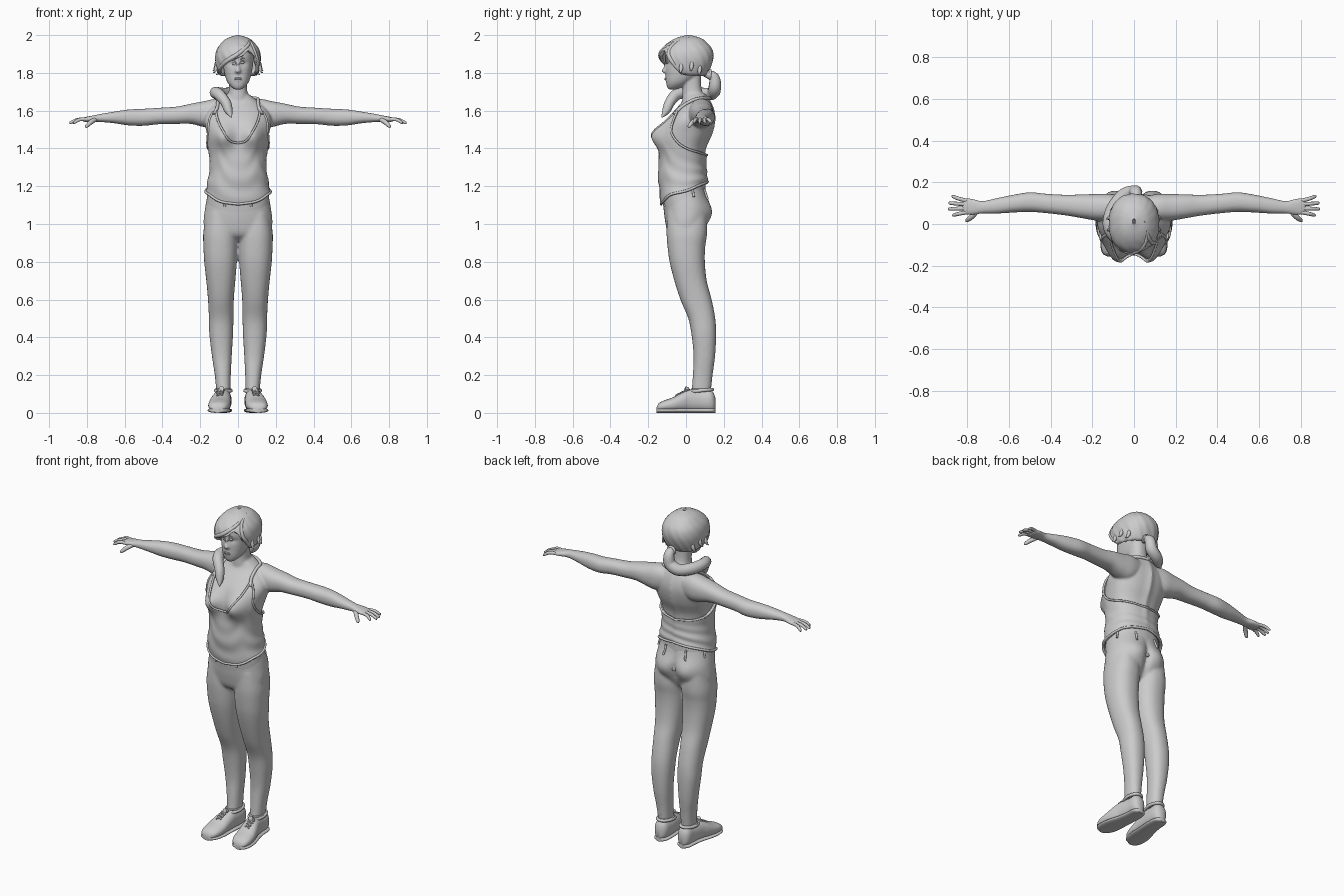
import bpy, bmesh
from math import sin, cos, pi, exp, copysign, radians
from mathutils import Vector

cube = bpy.data.objects.get("Cube")
if cube:
    bpy.data.objects.remove(cube)

grey = bpy.data.materials.new("plain_grey")
grey.use_nodes = True
tone = (.6, .6, .6, 1)
grey.diffuse_color = tone
grey.node_tree.nodes["Principled BSDF"].inputs["Base Color"].default_value = tone
made = []


def at(keys, t):
    """Smooth interpolation of a table whose first column is the parameter."""
    up = keys[-1][0] > keys[0][0]
    k = keys if up else keys[::-1]
    t = min(max(t, k[0][0]), k[-1][0])
    i = next(j for j in range(len(k) - 1) if t <= k[j + 1][0])
    a, b = k[i], k[i + 1]
    p, q = k[max(i - 1, 0)], k[min(i + 2, len(k) - 1)]
    h = b[0] - a[0]
    s = (t - a[0]) / h
    out = []
    for c in range(1, len(a)):
        m0 = (b[c] - p[c]) / (b[0] - p[0]) * h
        m1 = (q[c] - a[c]) / (q[0] - a[0]) * h
        d = b[c] - a[c]
        out.append(a[c] + s * (m0 + s * (3 * d - 2 * m0 - m1 + s * (m0 + m1 - 2 * d))))
    return out


def soft(v, e=.88):
    return copysign(abs(v) ** e, v)


def sym(keys):
    """Centred sections: height, half width, front, back."""
    return [(z, -w, w, f, b) for z, w, f, b in keys]


def surf(keys, a, t, axis="z", off=0, bumps=(), side=1):
    """Point on a lofted form; the angle a runs from the front."""
    u0, u1, v0, v1 = at(keys, t)
    u = (u0 + u1) / 2 + ((u1 - u0) / 2 + off) * soft(sin(a))
    v = (v0 + v1) / 2 - ((v1 - v0) / 2 + off) * soft(cos(a))
    for bx, bz, sx, sz, amp, face in bumps:
        if cos(a) * face > 0:
            v -= amp * exp(-((abs(u) - bx) / sx) ** 2 - ((t - bz) / sz) ** 2) * min(1, 2 * abs(cos(a)))
    p = {"z": (u, v, t), "x": (t, u, v), "y": (u, t, v)}[axis]
    return Vector((p[0] * side, p[1], p[2]))


def loft(keys, axis="z", n=32, steps=24, **kw):
    t0, t1 = keys[0][0], keys[-1][0]
    return [[surf(keys, 2 * pi * i / n, t0 + (t1 - t0) * j / steps, axis, **kw)
             for i in range(n)] for j in range(steps + 1)]


def finish(ob):
    ob.data.materials.append(grey)
    made.append(ob)
    return ob


def build(name, lofts, voxel=0, smooth=4, capped=True, thick=0):
    bm = bmesh.new()
    for rings in lofts:
        vs = [[bm.verts.new(p) for p in r] for r in rings]
        for r, s in zip(vs, vs[1:]):
            for i in range(len(r)):
                j = (i + 1) % len(r)
                bm.faces.new((r[i], r[j], s[j], s[i]))
        if capped:
            bm.faces.new(vs[0][::-1])
            bm.faces.new(vs[-1])
    bmesh.ops.recalc_face_normals(bm, faces=bm.faces)
    me = bpy.data.meshes.new(name)
    bm.to_mesh(me)
    bm.free()
    ob = bpy.data.objects.new(name, me)
    bpy.context.collection.objects.link(ob)
    if voxel:
        m = ob.modifiers.new("merge", "REMESH")
        m.mode, m.voxel_size, m.use_smooth_shade = "VOXEL", voxel, True
        m = ob.modifiers.new("soften", "SMOOTH")
        m.factor, m.iterations = .5, smooth
    if thick:
        m = ob.modifiers.new("thickness", "SOLIDIFY")
        m.thickness, m.offset = thick, -1
    return finish(ob)


def cord(name, points, r, radii=None, closed=False, per=6):
    """Round strand through points, with optional varying radius."""
    cu = bpy.data.curves.new(name, "CURVE")
    cu.dimensions, cu.bevel_depth, cu.bevel_resolution, cu.use_fill_caps = "3D", r, 3, True
    rows = [(i, *p, (radii or [1] * len(points))[i]) for i, p in enumerate(points)]
    if not closed:
        rows = [(0, *at(rows, k / per)) for k in range((len(points) - 1) * per + 1)]
    sp = cu.splines.new("POLY")
    sp.points.add(len(rows) - 1)
    for pt, row in zip(sp.points, rows):
        pt.co, pt.radius = (*row[1:4], 1), row[4]
    sp.use_cyclic_u, sp.use_smooth = closed, True
    ob = bpy.data.objects.new(name, cu)
    bpy.context.collection.objects.link(ob)
    return finish(ob)


def snap(ob, p, lift=0):
    ev = ob.evaluated_get(bpy.context.evaluated_depsgraph_get())
    ok, loc, nor, i = ev.closest_point_on_mesh(Vector(p))
    return loc + nor * lift


def blob(name, loc, size):
    bpy.ops.mesh.primitive_uv_sphere_add(segments=20, ring_count=12, location=loc)
    ob = bpy.context.object
    ob.name, ob.scale = name, size
    finish(ob)


# Body: torso, neck, head, nose, arms and palms merged into one skin
torso = sym([(1.05, .172, -.115, .12), (1.15, .163, -.127, .106), (1.25, .146, -.137, .1),
             (1.32, .139, -.135, .092), (1.4, .148, -.13, .098), (1.48, .165, -.125, .13),
             (1.55, .178, -.1, .145), (1.6, .16, -.062, .142), (1.65, .105, -.02, .125),
             (1.69, .055, -.01, .1)])
bust = [(.085, 1.465, .055, .065, .056, 1), (0, 1.5, .02, .2, -.012, -1)]
neck = sym([(1.6, .065, -.02, .11), (1.66, .055, -.02, .1), (1.72, .048, -.018, .082), (1.8, .048, -.03, .08)])
head = sym([(1.712, .018, -.092, -.05), (1.725, .036, -.1, -.02), (1.75, .056, -.105, .02),
            (1.79, .07, -.107, .07), (1.84, .079, -.108, .105), (1.89, .083, -.11, .115),
            (1.94, .075, -.098, .105), (1.98, .04, -.05, .06)])
sockets = [(.035, 1.85, .02, .014, -.009, 1), (0, 1.768, .02, .012, .004, 1)]
nose = sym([(1.87, .006, -.11, -.08), (1.83, .01, -.12, -.08), (1.808, .016, -.13, -.08), (1.796, .012, -.112, -.08)])
arm = [(.06, .03, .135, 1.53, 1.655), (.12, .015, .145, 1.505, 1.662), (.18, .016, .144, 1.513, 1.65),
       (.25, .028, .142, 1.53, 1.637), (.32, .04, .14, 1.53, 1.622), (.42, .052, .145, 1.528, 1.615),
       (.5, .058, .152, 1.52, 1.61), (.58, .055, .14, 1.522, 1.606), (.66, .05, .124, 1.534, 1.594),
       (.73, .05, .11, 1.54, 1.582), (.77, .044, .12, 1.541, 1.574), (.81, .044, .124, 1.54, 1.566),
       (.825, .052, .118, 1.545, 1.56)]
body = build("body", [loft(torso, steps=60, n=64, bumps=bust), loft(neck), loft(head, n=48, steps=40, bumps=sockets),
                      loft(nose, n=16)] + [loft(arm, "x", steps=50, side=s) for s in (1, -1)], voxel=.006, smooth=5)

# Fingers and thumbs
for s in (1, -1):
    for n, (y, tip, length) in enumerate([(.056, .042, .872), (.075, .072, .892), (.095, .1, .89), (.112, .132, .875)]):
        cord(f"finger_{n}", [(s * .805, y, 1.555), (s * (.81 + length) / 2, (y + tip) / 2, 1.552),
                             (s * (length - .006), tip, 1.537), (s * length, tip, 1.535)], .0098, [1, .95, .75, .3])
    cord("thumb", [(s * .755, .06, 1.554), (s * .78, .034, 1.538), (s * .8, .018, 1.519), (s * .806, .012, 1.512)],
         .0125, [1, 1, .75, .3])

# Face details
for s in (1, -1):
    blob("eye", snap(body, (s * .035, -.13, 1.848), -.004), (.016, .008, .007))
    cord("upper_eyelid", [snap(body, (s * x, -.14, z), .001) for x, z in
                          [(.018, 1.846), (.033, 1.856), (.053, 1.848)]], .0028)
    cord("eyebrow", [snap(body, (s * x, -.14, z), 0) for x, z in
                     [(.016, 1.868), (.036, 1.876), (.058, 1.868)]], .003, [.7, 1, .3])
for name, z, h in (("upper_lip", 1.772, .0045), ("lower_lip", 1.763, .0055)):
    blob(name, snap(body, (0, -.14, z), -.002), (.021, .007, h))

# Hair cap with a side-swept fringe
cap = sym([(1.76, .075, -.07, .085), (1.8, .106, -.108, .115), (1.85, .119, -.134, .138), (1.89, .12, -.14, .145),
           (1.93, .109, -.126, .136), (1.965, .082, -.088, .107), (1.985, .054, -.05, .077), (2, .008, 0, .025)])
fringe = [(-180, 1.785), (-110, 1.785), (-75, 1.8), (-45, 1.835), (-12, 1.865), (12, 1.895),
          (30, 1.92), (50, 1.87), (75, 1.8), (110, 1.785), (180, 1.785)]
rings = []
for j in range(33):
    t = 1 - (1 - j / 32) ** 2
    rings.append([])
    for i in range(96):
        deg = i * 3.75 - 180
        low = at(fringe, deg)[0]
        ripple = .0022 * sin(radians(deg) * 16 + 14 * t) * (1 - t)
        rings[-1].append(surf(cap, radians(deg), low + (2 - low) * t, off=ripple))
build("hair", [rings], capped=False, thick=.016)
cord("fringe_lock", [surf(cap, radians(a), z, off=-.004) for a, z in
                     [(60, 1.975), (30, 1.945), (0, 1.9), (-30, 1.86), (-60, 1.82), (-78, 1.79)]],
     .012, [.3, .8, 1, 1, .8, .2])
cord("part_lock", [surf(cap, radians(a), z, off=-.004) for a, z in
                   [(90, 1.985), (50, 1.955), (50, 1.9), (62, 1.85), (78, 1.79)]], .011, [.3, .8, 1, 1, .2])
for s in (1, -1):
    for a, z in ((80, 1.83), (100, 1.84), (122, 1.82)):
        p = surf(cap, radians(a * s), z)
        cord("loose_lock", [p + Vector((-s * .008, 0, .04)), p, p + Vector((s * .008, -.004, -.022)),
                            p + Vector((s * .018, -.008, -.03))], .011, [.4, 1, .6, .1])

# Ponytail looping behind the neck and over the right shoulder
cord("ponytail", [(.01, .1, 1.8), (.01, .148, 1.775), (0, .152, 1.72), (-.05, .135, 1.69), (-.1, .07, 1.69),
                  (-.118, 0, 1.695), (-.1, -.05, 1.685), (-.066, -.085, 1.645), (-.05, -.105, 1.6), (-.035, -.128, 1.565)],
     .034, [.6, .85, 1, 1, 1, .95, .9, .8, .65, .1], per=8)
cord("hair_tie", [(.01 + .022 * cos(a), .128, 1.79 + .022 * sin(a)) for a in
                  [2 * pi * i / 20 for i in range(20)]], .008, closed=True)

# Halter top fitted to the torso, with piped edges and neck strap
neckline = [(0, 1.428), (14, 1.445), (26, 1.51), (38, 1.59), (46, 1.59), (60, 1.49), (90, 1.41), (130, 1.38), (180, 1.365)]
hem = [(0, 1.105), (30, 1.12), (60, 1.155), (90, 1.172), (130, 1.205), (180, 1.225)]
rings = []
for j in range(41):
    rings.append([])
    for i in range(120):
        deg = abs(i * 3 - 180)
        z0, z1 = at(hem, deg)[0], at(neckline, deg)[0]
        fold = .003 * sin(j * .5 + i * .1) * (1 - j / 40)
        rings[-1].append(surf(torso, radians(i * 3 - 180), z0 + (z1 - z0) * j / 40, off=.011 + fold, bumps=bust))
build("halter_top", [rings], capped=False, thick=.012)
cord("top_hem", rings[0], .007, closed=True)
cord("top_edge", rings[-1], .006, closed=True)
for s in (1, -1):
    start = surf(torso, radians(s * 42), 1.58, off=.01, bumps=bust)
    cord("neck_strap", [start] + [snap(body, p, .004) for p in
                                  [(s * .118, -.04, 1.63), (s * .12, .02, 1.67), (s * .1, .07, 1.68),
                                   (s * .06, .12, 1.68), (0, .13, 1.67)]], .009)

# Trousers: hips and legs merged
hips = sym([(1.24, .142, -.125, .09), (1.16, .16, -.12, .108), (1.08, .175, -.118, .125), (1, .182, -.108, .105),
            (.94, .165, -.09, .07), (.91, .11, -.05, .03)])
seat = [(.078, 1.05, .06, .065, -.022, -1), (0, 1.04, .018, .09, .02, -1)]
leg = [(1.06, .015, .168, -.1, .11), (.95, .003, .184, -.103, .112), (.88, .003, .183, -.098, .102),
       (.8, .006, .179, -.087, .1), (.7, .014, .168, -.062, .11), (.6, .022, .159, -.03, .136),
       (.5, .024, .154, .012, .155), (.42, .026, .152, .028, .16), (.3, .033, .138, .04, .154),
       (.2, .038, .123, .036, .141), (.115, .04, .115, .03, .132)]
trousers = build("trousers", [loft(hips, n=48, steps=36, bumps=seat)] +
                 [loft(leg, steps=60, side=s) for s in (1, -1)], voxel=.008, smooth=6)
for s in (1, -1):
    cord("trouser_cuff", [surf(leg, 2 * pi * i / 32, .125, side=s) for i in range(32)], .005, closed=True)
    for x, y, z in ((.08, -.16, 1.115), (.18, .05, 1.175), (.09, .18, 1.185)):
        cord("belt_loop", [snap(trousers, (s * x, y, z + d), .003) for d in (.025, 0, -.025)], .006)

# Shoes: upper, sole, collar, tongue and laces
upper = [(-.155, .09, .125, .012, .03), (-.148, .07, .143, .01, .048), (-.12, .05, .156, .008, .064),
         (-.07, .04, .156, .006, .082), (-.02, .038, .145, .006, .108), (.02, .036, .132, .006, .124),
         (.08, .034, .122, .006, .122), (.13, .038, .118, .006, .122), (.15, .052, .106, .012, .1), (.155, .064, .095, .02, .08)]
sole = [(t, a - .003, b + .003, 0, .026) for t, a, b, c, d in upper]
for s in (1, -1):
    shoe = build("shoe", [loft(upper, "y", steps=36, side=s)])
    build("shoe_sole", [loft(sole, "y", steps=36, side=s)])
    cord("shoe_collar", [(s * (.078 + .041 * cos(a)), .08 + .06 * sin(a), .118 + .006 * sin(a))
                         for a in [2 * pi * i / 28 for i in range(28)]], .009, closed=True)
    cord("shoe_tongue", [(s * .085, .01, .122), (s * .088, -.005, .128)], .014)
    for k in range(4):
        y = -.075 + k * .024
        for d in (1, -1):
            cord("shoe_lace", [snap(shoe, (s * (.096 + d * x), y + q, .16), .002) for x, q in
                               [(-.028, -.012), (0, 0), (.028, .012)]], .0045)

# Smooth shading that keeps hard edges
bpy.ops.object.select_all(action="DESELECT")
for ob in made:
    if ob.type == "MESH":
        ob.select_set(True)
        bpy.context.view_layer.objects.active = ob
bpy.ops.object.shade_smooth_by_angle(angle=radians(50))
